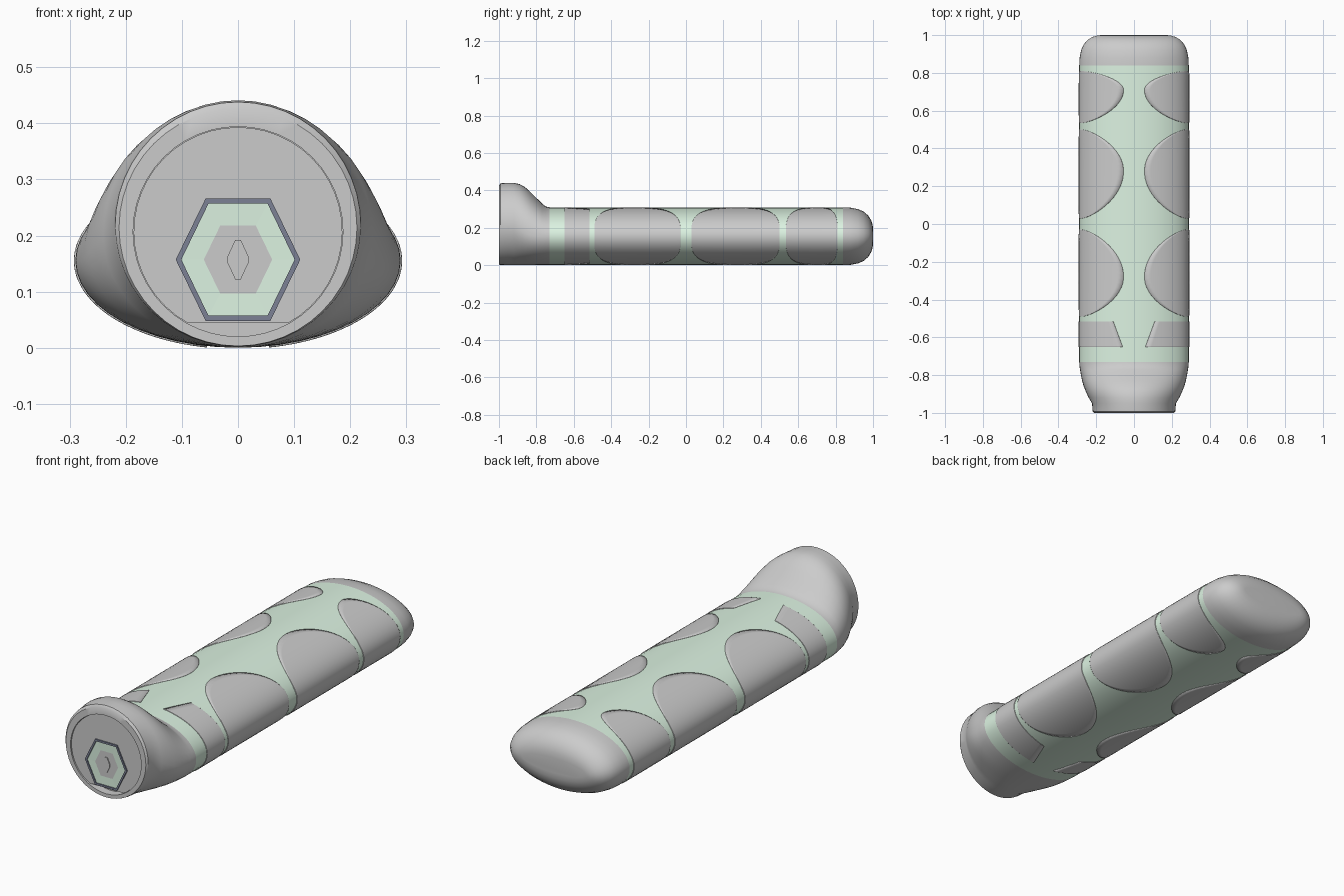
import bpy, bmesh
from math import sin, cos, pi, asin, radians

if "Cube" in bpy.data.objects:
    bpy.data.objects.remove(bpy.data.objects["Cube"])

A, B = 0.29, 0.155          # half width and half height of the grip
SEG = 48


def material(name, rgb):
    m = bpy.data.materials.new(name)
    m.diffuse_color = (*rgb, 1)
    m.use_nodes = True
    m.node_tree.nodes["Principled BSDF"].inputs["Base Color"].default_value = m.diffuse_color
    return m


GREEN = material("pale_green", (0.72, 0.9, 0.76))
SLATE = material("dark_slate", (0.2, 0.22, 0.3))


def finish(name, bm, mat=None, smooth=True):
    bmesh.ops.recalc_face_normals(bm, faces=bm.faces)
    me = bpy.data.meshes.new(name)
    bm.to_mesh(me)
    bm.free()
    ob = bpy.data.objects.new(name, me)
    bpy.context.collection.objects.link(ob)
    if mat:
        me.materials.append(mat)
    bpy.ops.object.select_all(action='DESELECT')
    ob.select_set(True)
    bpy.context.view_layer.objects.active = ob
    if smooth:
        bpy.ops.object.shade_smooth_by_angle(angle=radians(35))
    return ob


def ring(y, a, bottom, mid, top):
    """Egg-shaped section: widest at height mid."""
    pts = []
    for i in range(SEG):
        t = 2 * pi * i / SEG
        c = cos(t)
        pts.append((a * sin(t), y, mid + c * ((top - mid) if c > 0 else (mid - bottom))))
    return pts


def loft(name, rings, mat=None, cap_last=False, cap_first=False, smooth=True):
    bm = bmesh.new()
    rows = [[bm.verts.new(p) for p in r] for r in rings]
    n = len(rows[0])
    for r, s in zip(rows, rows[1:]):
        for i in range(n):
            j = (i + 1) % n
            bm.faces.new((r[i], r[j], s[j], s[i]))
    if cap_last:
        bm.faces.new(rows[-1])
    if cap_first:
        bm.faces.new(rows[0])
    return finish(name, bm, mat, smooth)


# Green grip core
loft("grip_core", [ring(-0.73 + 1.57 * i / 12, A, 0, B, 2 * B) for i in range(13)], GREEN)

# Rounded rear cap
cap = [(0.84, 0), (0.88, 0.002), (0.92, 0.010), (0.95, 0.023), (0.975, 0.045),
       (0.99, 0.07), (0.998, 0.095), (1.0, 0.12)]
loft("rear_cap", [ring(y, A - d, d, B, 2 * B - d) for y, d in cap], cap_last=True)

# Flared collar with the shallow recess in its front face
collar = [(-0.96, 0.187, 0.02, 0.207, 0.394), (-1.0, 0.187, 0.02, 0.207, 0.394),
          (-1.0, 0.212, 0.003, 0.214, 0.426), (-0.992, 0.219, 0.002, 0.218, 0.438),
          (-0.95, 0.222, 0.001, 0.217, 0.441), (-0.92, 0.24, 0, 0.20, 0.44),
          (-0.89, 0.254, 0, 0.185, 0.434), (-0.86, 0.266, 0, 0.17, 0.417),
          (-0.83, 0.275, 0, 0.16, 0.39), (-0.80, 0.281, 0, 0.155, 0.36),
          (-0.77, 0.286, 0, 0.155, 0.331), (-0.75, 0.289, 0, 0.155, 0.314),
          (-0.73, A, 0, B, 2 * B)]
loft("collar", [ring(*c) for c in collar], cap_first=True)

# Front plate: disc with its lower edge cut flat
r, cut = 0.186, 0.044
half = pi - asin((1 - ((0.207 - cut) / r) ** 2) ** 0.5)
arc = [-half + 2 * half * i / 40 for i in range(41)]
loft("front_plate", [[(r * sin(t), y, 0.207 + r * cos(t)) for t in arc]
                     for y in (-0.96, -0.994)], cap_last=True)


# Hexagonal socket: dark frame and green insert with a small grey diamond
def hexagon(y, w, h):
    return [(x * w, y, 0.157 + z * h) for x, z in
            ((1, 0), (0.52, 1), (-0.52, 1), (-1, 0), (-0.52, -1), (0.52, -1))]


loft("socket_frame", [hexagon(-0.97, 0.111, 0.109), hexagon(-1.0, 0.111, 0.109),
                      hexagon(-1.0, 0.101, 0.1), hexagon(-0.98, 0.101, 0.1)],
     SLATE, smooth=False)
loft("socket_insert", [hexagon(-0.995, 0.102, 0.101), hexagon(-0.993, 0.02, 0.02)],
     GREEN, cap_last=True, smooth=False)
diamond = [(0.019, 0.152), (0.019, 0.162), (0.005, 0.192), (-0.005, 0.192),
           (-0.019, 0.162), (-0.019, 0.152), (-0.005, 0.122), (0.005, 0.122)]
loft("socket_diamond", [[(x, y, z) for x, z in diamond] for y in (-0.99, -0.998)],
     cap_last=True, smooth=False)


# Grey side panels wrapped flush over the grip
def panel(name, side, y0, y1, edge, rows=28, cols=24):
    bm = bmesh.new()
    grid = []
    for i in range(rows + 1):
        y = (y0 + y1) / 2 - (y1 - y0) / 2 * cos(pi * i / rows)
        t0 = asin(edge(y) / A)
        ts = [t0 + (pi - 2 * t0) * k / cols for k in range(cols + 1)]
        grid.append([bm.verts.new((side * A * sin(t), y, B + B * cos(t))) for t in ts])
    for g, h in zip(grid, grid[1:]):
        for k in range(cols):
            bm.faces.new((g[k], g[k + 1], h[k + 1], h[k]))
    ob = finish(name, bm)
    mod = ob.modifiers.new("thickness", 'SOLIDIFY')
    mod.thickness, mod.offset = 0.005, 0


def scallop(y0, ya, y1, xa=0.055, xe=0.272):
    def edge(y):
        u = (y - ya) / ((y1 - ya) if y > ya else (ya - y0))
        return xe - (xe - xa) * max(0.0, 1 - u * u) ** 0.75
    return edge


for side, label in ((1, "right"), (-1, "left")):
    for part, y0, ya, y1 in (("front", -0.49, -0.28, -0.03),
                             ("middle", 0.03, 0.28, 0.50),
                             ("rear", 0.535, 0.71, 0.81)):
        panel(f"{part}_panel_{label}", side, y0, y1, scallop(y0, ya, y1))
    panel(f"short_panel_{label}", side, -0.65, -0.515,
          lambda y: 0.06 + (y + 0.65) / 0.135 * 0.05)
